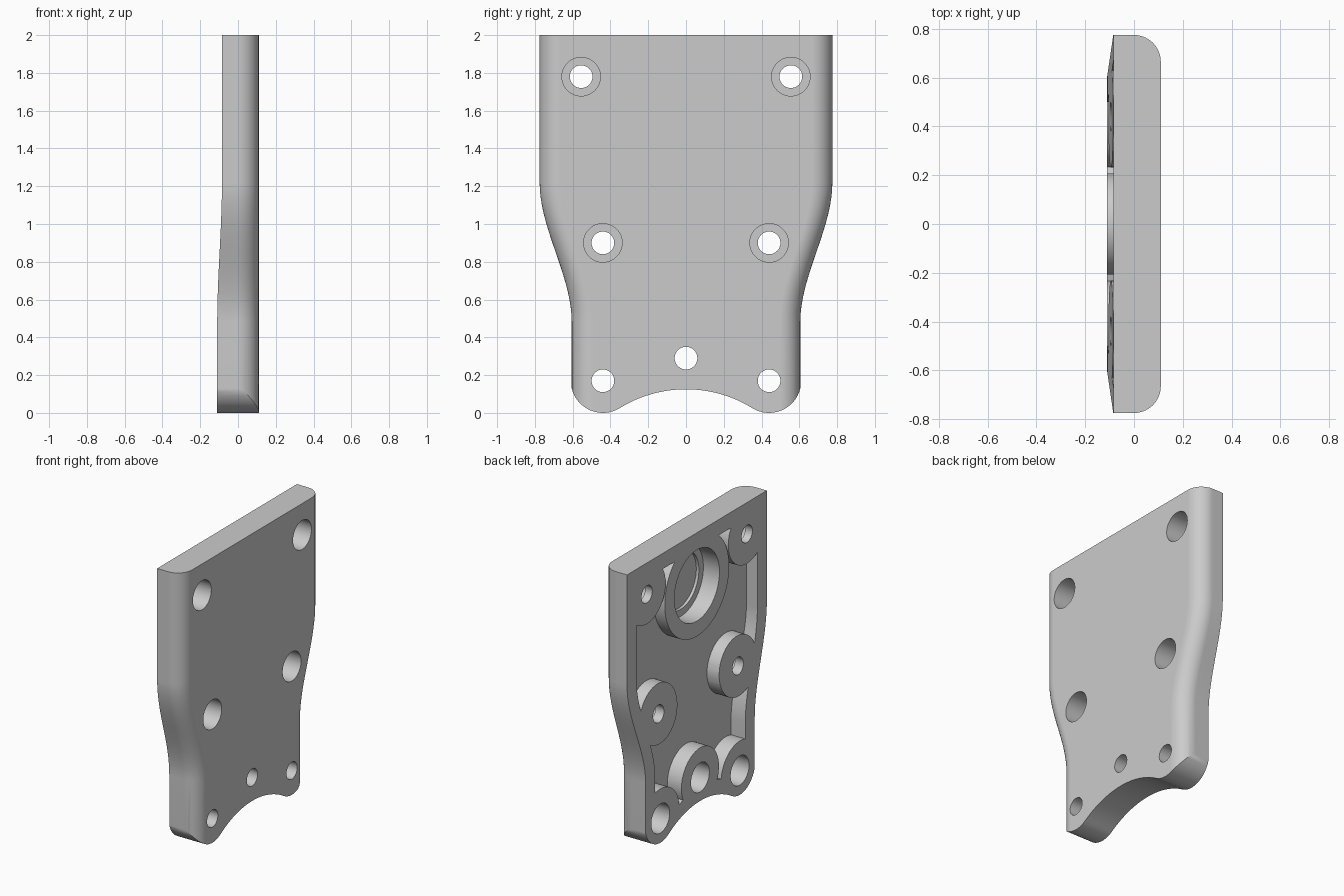
import bpy, bmesh, math
from mathutils import Matrix

cube = bpy.data.objects.get("Cube")
if cube:
    bpy.data.objects.remove(cube, do_unlink=True)

grey = bpy.data.materials.new("plain grey")
grey.use_nodes = True
COLOR = (0.6, 0.6, 0.6, 1)
grey.diffuse_color = COLOR
grey.node_tree.nodes["Principled BSDF"].inputs["Base Color"].default_value = COLOR

FRONT = 0.11      # outer face
FLOOR = 0.0       # pocket floor
RIM = 0.105       # rim thickness
SIDES = (-1, 1)


def finish(bm, name):
    bmesh.ops.recalc_face_normals(bm, faces=bm.faces)
    mesh = bpy.data.meshes.new(name)
    bm.to_mesh(mesh)
    bm.free()
    mesh.materials.append(grey)
    obj = bpy.data.objects.new(name, mesh)
    bpy.context.collection.objects.link(obj)
    return obj


def loft(name, section, levels):
    """Skin a closed section(z) -> [(x, y)] through the given heights."""
    bm = bmesh.new()
    rings = [[bm.verts.new((x, y, z)) for x, y in section(z)] for z in levels]
    n = len(rings[0])
    for a, b in zip(rings, rings[1:]):
        for i in range(n):
            j = (i + 1) % n
            bm.faces.new((a[i], a[j], b[j], b[i]))
    bm.faces.new(rings[0])
    bm.faces.new(rings[-1])
    return finish(bm, name)


def rod(y, z, r, x0, x1, segments=48):
    """Cylinder along x."""
    bm = bmesh.new()
    place = Matrix.Translation(((x0 + x1) / 2, y, z)) @ Matrix.Rotation(math.pi / 2, 4, "Y")
    bmesh.ops.create_cone(bm, cap_ends=True, segments=segments, radius1=r, radius2=r,
                          depth=x1 - x0, matrix=place)
    return finish(bm, "rod")


def cut(target, tool):
    mod = target.modifiers.new("cut", "BOOLEAN")
    mod.operation = "DIFFERENCE"
    mod.solver = "EXACT"
    mod.object = tool
    graph = bpy.context.evaluated_depsgraph_get()
    mesh = bpy.data.meshes.new_from_object(target.evaluated_get(graph))
    target.modifiers.clear()
    target.data = mesh
    bpy.data.objects.remove(tool, do_unlink=True)


# Side outline: wide top easing into a narrower, slightly thicker foot
def blend(z):
    t = min(max((z - 0.48) / 0.74, 0), 1)
    return t * t * (3 - 2 * t)


def half_width(z):
    return 0.605 + 0.17 * blend(z)


def body_section(z):
    w, back = half_width(z), -0.11 + 0.025 * blend(z)
    fillet = [(FRONT * math.sin(a), w - FRONT + FRONT * math.cos(a))
              for a in (math.pi / 2 * i / 10 for i in range(11))]
    half = [(back, w)] + fillet
    return half + [(x, -y) for x, y in reversed(half)]


def pocket_section(z):
    w = half_width(z) - RIM
    return [(-0.3, w), (FLOOR, w), (FLOOR, -w), (-0.3, -w)]


bend = [0.48 + 0.74 * i / 18 for i in range(19)]
plate = loft("mounting_plate", body_section, [-0.05] + bend + [2.0])

# Foot outline: two round lobes joined by a tangent hollow arc
LOBE_Y, LOBE_Z, LOBE_R = 0.44, 0.17, 0.17
ARC_R = 0.667
ARC_Z = 0.125 - ARC_R
lean = math.atan2(LOBE_Y, LOBE_Z - ARC_Z)
half = [(0.9, LOBE_Z)]
for i in range(19):
    a = -(math.pi / 2 + lean) * i / 18
    half.append((LOBE_Y + LOBE_R * math.cos(a), LOBE_Z + LOBE_R * math.sin(a)))
for i in range(1, 13):
    a = lean * (1 - i / 12)
    half.append((ARC_R * math.sin(a), ARC_Z + ARC_R * math.cos(a)))
foot = half + [(-y, z) for y, z in reversed(half[:-1])] + [(-0.9, -0.2), (0.9, -0.2)]
bm = bmesh.new()
face = bm.faces.new([bm.verts.new((-0.3, y, z)) for y, z in foot])
ext = bmesh.ops.extrude_face_region(bm, geom=[face])
moved = [v for v in ext["geom"] if isinstance(v, bmesh.types.BMVert)]
bmesh.ops.translate(bm, verts=moved, vec=(0.6, 0, 0))
cut(plate, finish(bm, "foot_cutter"))

# Rear pocket, leaving the bosses, large ring and foot rim standing
top_holes = [(s * 0.555, 1.78) for s in SIDES]
mid_holes = [(s * 0.44, 0.9) for s in SIDES]
foot_holes = [(s * LOBE_Y, LOBE_Z) for s in SIDES] + [(0, 0.29)]
pocket = loft("pocket_cutter", pocket_section, [0.15] + bend + [1.89])
for y, z in top_holes + mid_holes + foot_holes:
    cut(pocket, rod(y, z, 0.208, -0.4, 0.1))
cut(pocket, rod(0, 1.63, 0.357, -0.4, 0.1, 72))
cut(pocket, rod(0, ARC_Z, ARC_R + 0.1, -0.4, 0.1, 128))
cut(plate, pocket)

# Stepped blind bore in the large ring
cut(plate, rod(0, 1.63, 0.25, -0.3, 0.04, 64))
cut(plate, rod(0, 1.63, 0.2, -0.3, 0.06, 64))

# Through holes with counterbores: outer face above, rear face at the foot
for y, z in top_holes + mid_holes:
    cut(plate, rod(y, z, 0.06, -0.3, 0.3))
    cut(plate, rod(y, z, 0.102, -0.03, 0.3))
for y, z in foot_holes:
    cut(plate, rod(y, z, 0.06, -0.3, 0.3))
    cut(plate, rod(y, z, 0.102, -0.3, 0.03))

# Single material and smooth shading with sharp edges kept
plate.data.materials.clear()
plate.data.materials.append(grey)
for poly in plate.data.polygons:
    poly.material_index = 0
bpy.ops.object.select_all(action="DESELECT")
plate.select_set(True)
bpy.context.view_layer.objects.active = plate
bpy.ops.object.shade_smooth_by_angle(angle=math.radians(30))
normals = plate.modifiers.new("even_normals", "WEIGHTED_NORMAL")
normals.keep_sharp = True
